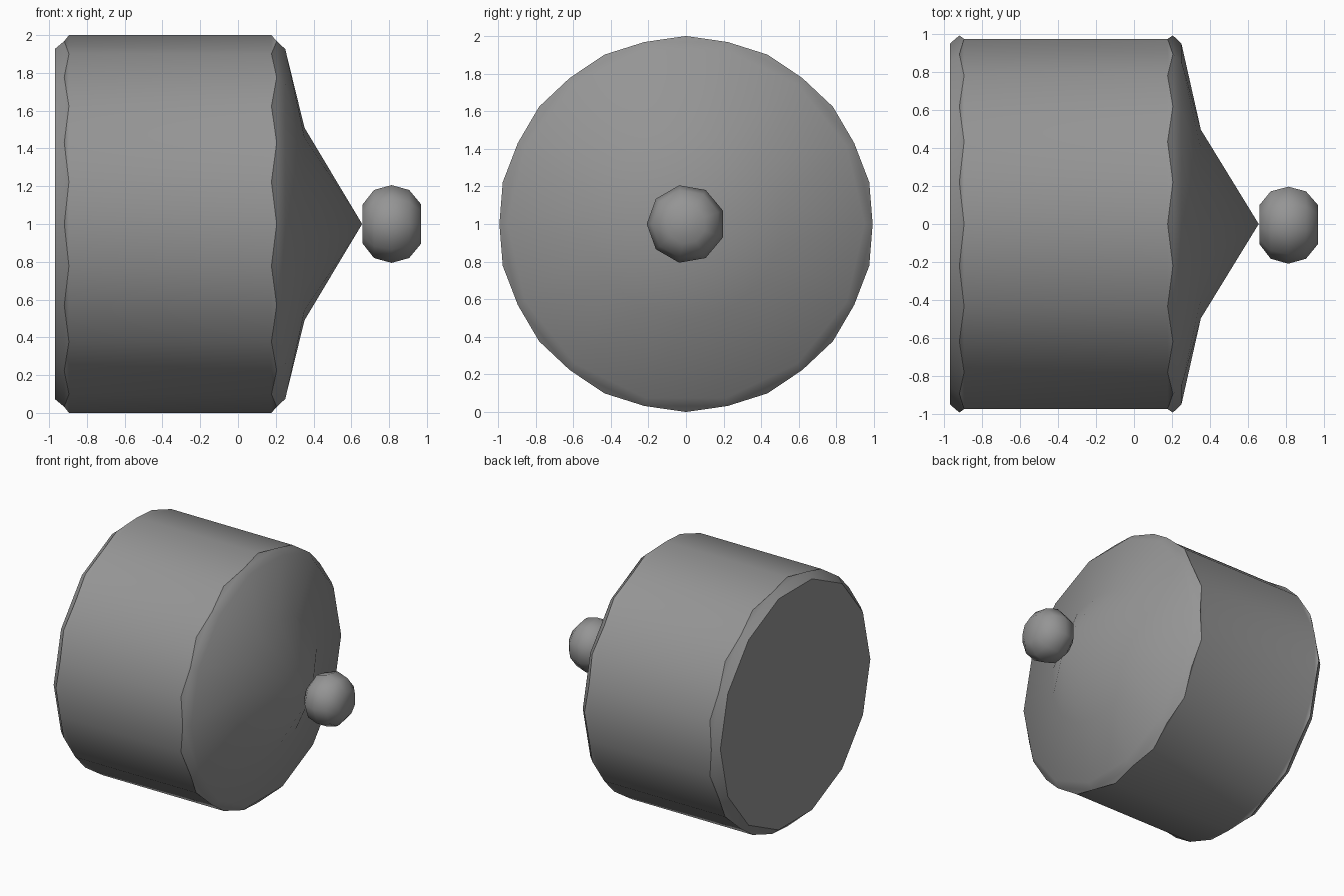
import bpy, bmesh
from math import sin, cos, pi, radians

if "Cube" in bpy.data.objects:
    bpy.data.objects.remove(bpy.data.objects["Cube"])

grey = bpy.data.materials.new("plain grey")
colour = (0.3, 0.3, 0.3, 1)
grey.diffuse_color = colour
grey.use_nodes = True
grey.node_tree.nodes["Principled BSDF"].inputs["Base Color"].default_value = colour


def lathe(name, profile, sides, start, sharp):
    """Turn (x, radius, half_step) rings about the x axis; half-step rings are staggered."""
    bm = bmesh.new()
    rings = []
    for x, r, half in profile:
        if r == 0:
            rings.append([bm.verts.new((x, 0, 1))])
            continue
        angles = [start + 2 * pi * (i + half / 2) / sides for i in range(sides)]
        rings.append([bm.verts.new((x, r * cos(a), 1 + r * sin(a))) for a in angles])
    for k in range(len(rings) - 1):
        a, b = rings[k], rings[k + 1]
        ha, hb = profile[k][2], profile[k + 1][2]
        for i in range(sides):
            j = (i + 1) % sides
            if len(b) == 1:
                bm.faces.new((a[i], a[j], b[0]))
            elif ha == hb:
                bm.faces.new((a[i], a[j], b[j], b[i]))
            elif hb:
                bm.faces.new((a[i], a[j], b[i]))
                bm.faces.new((b[i], a[j], b[j]))
            else:
                bm.faces.new((a[i], a[j], b[j]))
                bm.faces.new((b[i], a[i], b[j]))
    for ring in (rings[0], rings[-1]):
        if len(ring) > 1:
            bm.faces.new(ring)
    bmesh.ops.recalc_face_normals(bm, faces=bm.faces)
    mesh = bpy.data.meshes.new(name)
    bm.to_mesh(mesh)
    bm.free()
    mesh.materials.append(grey)
    obj = bpy.data.objects.new(name, mesh)
    bpy.context.collection.objects.link(obj)
    bpy.ops.object.select_all(action="DESELECT")
    obj.select_set(True)
    bpy.context.view_layer.objects.active = obj
    bpy.ops.object.shade_smooth_by_angle(angle=radians(sharp))
    return obj


# Drum with rounded rims and a pointed end
lathe("drum", [(-0.97, 0.95, 1), (-0.92, 0.993, 1), (-0.895, 1, 0), (0.177, 1, 0),
               (0.205, 0.993, 1), (0.25, 0.95, 1), (0.352, 0.51, 0), (0.657, 0, 0)],
      14, pi / 2, 40)

# Small flattened ball at the tip
lathe("tip_ball", [(0.66, 0.105, 0), (0.72, 0.183, 0), (0.813, 0.209, 0),
                   (0.906, 0.183, 0), (0.97, 0.105, 0)],
      9, pi, 60)
